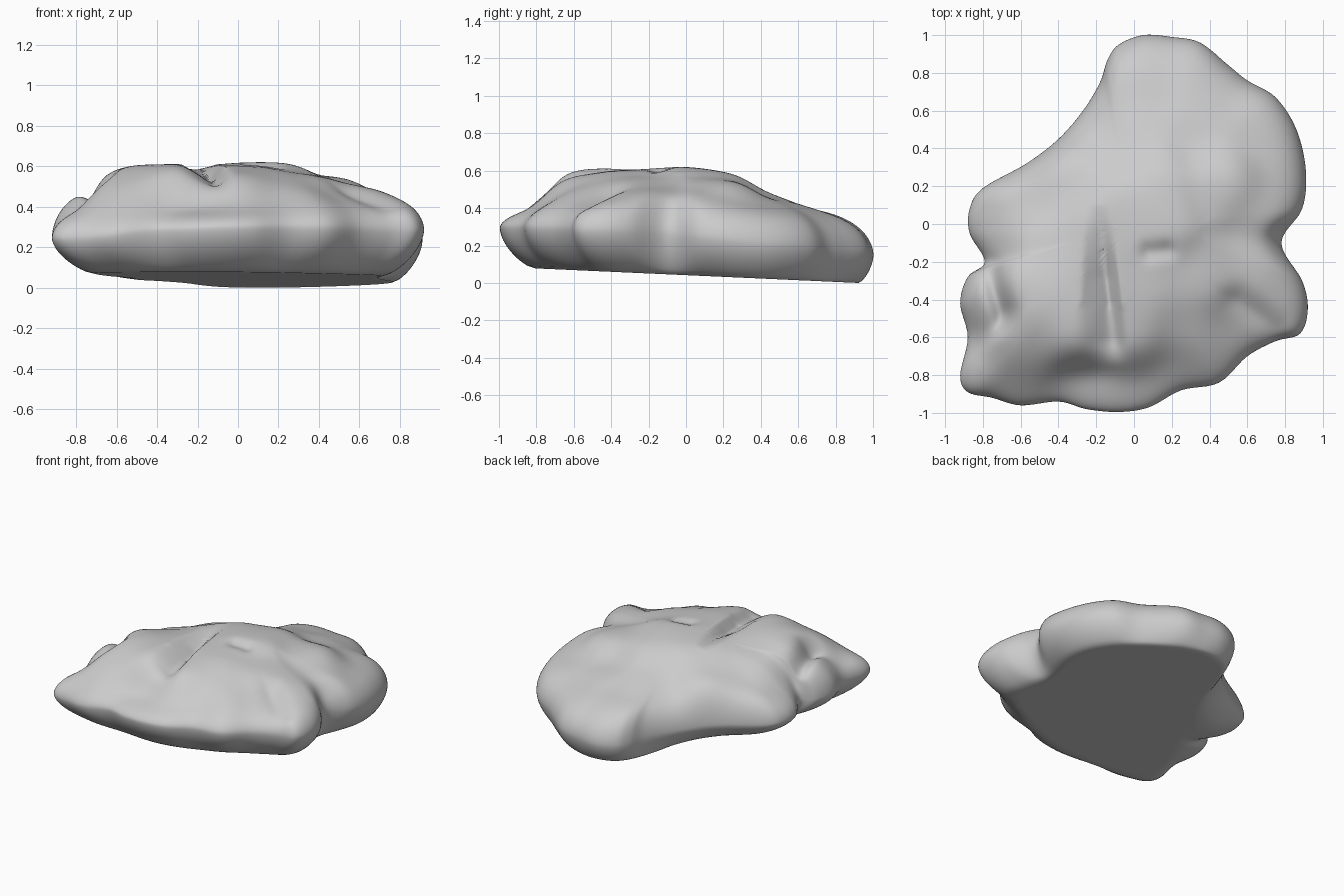
import bpy, bmesh, math
from mathutils import Vector

if "Cube" in bpy.data.objects:
    bpy.data.objects.remove(bpy.data.objects["Cube"])

# Plan outline of the boulder, seen from above
OUTLINE = [(.91,.28), (.86,.5), (.75,.67), (.6,.76), (.5,.84), (.35,.96), (.2,.99), (.05,1),
           (-.08,.95), (-.14,.87), (-.18,.75), (-.27,.6), (-.4,.45), (-.57,.32), (-.8,.19),
           (-.87,.08), (-.87,-.05), (-.79,-.2), (-.88,-.28), (-.92,-.42), (-.88,-.6),
           (-.92,-.8), (-.88,-.89), (-.75,-.92), (-.6,-.96), (-.4,-.94), (-.25,-.98),
           (-.08,-.995), (.08,-.97), (.25,-.88), (.45,-.84), (.6,-.7), (.75,-.62),
           (.88,-.58), (.92,-.45), (.89,-.3), (.78,-.1), (.89,.08)]

# Spot heights of the upper surface (x, y, z)
SPOTS = [(.15,.95,.36), (.1,.75,.4), (.45,.75,.39), (.7,.5,.42), (.35,.5,.45), (0,.45,.47),
         (-.2,.6,.37), (.1,.22,.6), (.45,.2,.56), (.85,.25,.44), (.7,0,.5), (.1,0,.63),
         (-.15,.05,.61), (-.35,.25,.5), (-.65,.15,.42), (-.85,0,.37), (-.5,-.1,.55),
         (-.3,-.25,.61), (-.53,-.4,.62), (-.33,-.55,.62), (-.55,-.68,.56), (-.83,-.42,.5),
         (-.85,-.75,.4), (-.5,-.9,.38), (-.2,-.92,.39), (.1,-.9,.4), (0,-.6,.58),
         (.05,-.35,.61), (.35,-.3,.57), (.3,-.6,.53), (.3,-.8,.41), (.6,-.3,.51),
         (.55,-.6,.43), (.83,-.4,.47)]

# Per-direction keys: (angle in degrees, widest height, underside inset)
KEYS = [(0,.26,.15), (30,.21,.1), (60,.17,.07), (90,.15,.06), (115,.17,.09), (145,.2,.24),
        (180,.22,.36), (205,.25,.32), (228,.25,.2), (250,.29,.17), (270,.3,.18),
        (295,.3,.17), (320,.29,.19), (340,.29,.2), (360,.26,.15)]


def keyed(angle):
    for a, b in zip(KEYS, KEYS[1:]):
        if a[0] <= angle <= b[0]:
            t = (angle - a[0]) / (b[0] - a[0])
            t = t * t * (3 - 2 * t)
            return a[1] + (b[1] - a[1]) * t, a[2] + (b[2] - a[2]) * t


def spline(points, steps):
    pts, n, out = [Vector(p) for p in points], len(points), []
    for i in range(n):
        a, b, c, d = (pts[(i + k) % n] for k in (-1, 0, 1, 2))
        for j in range(steps):
            t = j / steps
            out.append(.5 * (2*b + (c-a)*t + (2*a-5*b+4*c-d)*t*t + (3*b-a-3*c+d)*t**3))
    return out


def crease(x, y, a, b, width, depth):
    p, a, b = Vector((x, y)), Vector(a), Vector(b)
    t = max(0, min(1, (p - a).dot(b - a) / (b - a).length_squared))
    return depth * math.exp(-((p - a.lerp(b, t)).length / width) ** 2)


def groove(x, y):
    # Wedge-shaped gash: long ramp on the left, steep lip on the right
    t = (.1 - y) / .76
    if t <= 0 or t >= 1.1:
        return 0
    u = -.19 + .09 * t - x
    fade = min(1, t * 2) * min(1, (1.1 - t) / .15)
    ramp = max(0, 1 - u / (.07 + .12 * t)) if u > 0 else max(0, 1 + u / .065)
    return .085 * fade * ramp


def height(x, y):
    total = weight = 0
    for px, py, pz in SPOTS:
        w = math.exp(-((x - px)**2 + (y - py)**2) / .03) + 1e-5
        total += w * pz
        weight += w
    z = total / weight - groove(x, y)
    z -= crease(x, y, (-.76, -.24), (-.69, -.5), .045, .08)
    z -= crease(x, y, (-.69, -.5), (-.84, -.64), .06, .04)
    z -= crease(x, y, (-.35, -.8), (-.1, -.76), .08, .01)
    z -= crease(x, y, (.08, -.15), (.17, -.14), .05, .025)
    z -= crease(x, y, (.55, -.4), (.75, -.54), .07, .04)
    return z - crease(x, y, (.77, -.06), (.8, -.12), .05, .05)


def base_z(y):
    return .045 - .045 * y


bm = bmesh.new()
rim = spline(OUTLINE, 6)
n = len(rim)
info = [keyed(math.degrees(math.atan2(p.y, p.x)) % 360) for p in rim]
TOP, WALL = 70, 16

# Foot line of the flat underside, softer than the rim
raw = [p * (1 - q[1] / p.length) for p, q in zip(rim, info)]
foot = [sum((raw[(i + k) % n] for k in range(-9, 10)), Vector((0, 0))) / 19 for i in range(n)]
rings = []

# Upper surface, from near the middle out to the widest line
for k in range(1, TOP + 1):
    s = math.sin(k / TOP * math.pi / 2)
    ring = []
    for p, (zr, inset) in zip(rim, info):
        x, y = p * s
        f = max(0, 1 - s**8) ** .55
        ring.append(bm.verts.new((x, y, zr + (height(x, y) - zr) * f)))
    rings.append(ring)

# Undercut wall curving down to the tilted flat base
for k in range(1, WALL + 1):
    u = k / WALL
    ring = []
    for p, g, (zr, inset) in zip(rim, foot, info):
        q = p.lerp(g, .55 * u**1.7 + .45 * (1 - math.sqrt(1 - u * u)))
        ring.append(bm.verts.new((q.x, q.y, zr + (base_z(g.y) - zr) * u)))
    rings.append(ring)
rings.append([bm.verts.new((g.x * .95, g.y * .95, base_z(g.y * .95))) for g in foot])

for a, b in zip(rings, rings[1:]):
    for i in range(n):
        j = (i + 1) % n
        bm.faces.new((a[i], b[i], b[j], a[j]))
peak = bm.verts.new((0, 0, height(0, 0)))
base = bm.verts.new((0, 0, base_z(0)))
for i in range(n):
    j = (i + 1) % n
    bm.faces.new((peak, rings[0][i], rings[0][j]))
    bm.faces.new((base, rings[-1][j], rings[-1][i]))
bmesh.ops.recalc_face_normals(bm, faces=bm.faces)

# Weather the upper surface and rim a little
worn = [v for ring in rings[20:TOP + 10] for v in ring]
for _ in range(6):
    bmesh.ops.smooth_vert(bm, verts=worn, factor=.5,
                          use_axis_x=False, use_axis_y=False, use_axis_z=True)

# Stand the lowest point on the ground
low = min(v.co.z for v in bm.verts)
bmesh.ops.translate(bm, verts=bm.verts, vec=(0, 0, -low))

mesh = bpy.data.meshes.new("boulder")
bm.to_mesh(mesh)
bm.free()
boulder = bpy.data.objects.new("boulder", mesh)
bpy.context.collection.objects.link(boulder)
bpy.context.view_layer.objects.active = boulder
boulder.select_set(True)
bpy.ops.object.shade_smooth_by_angle(angle=math.radians(60))
